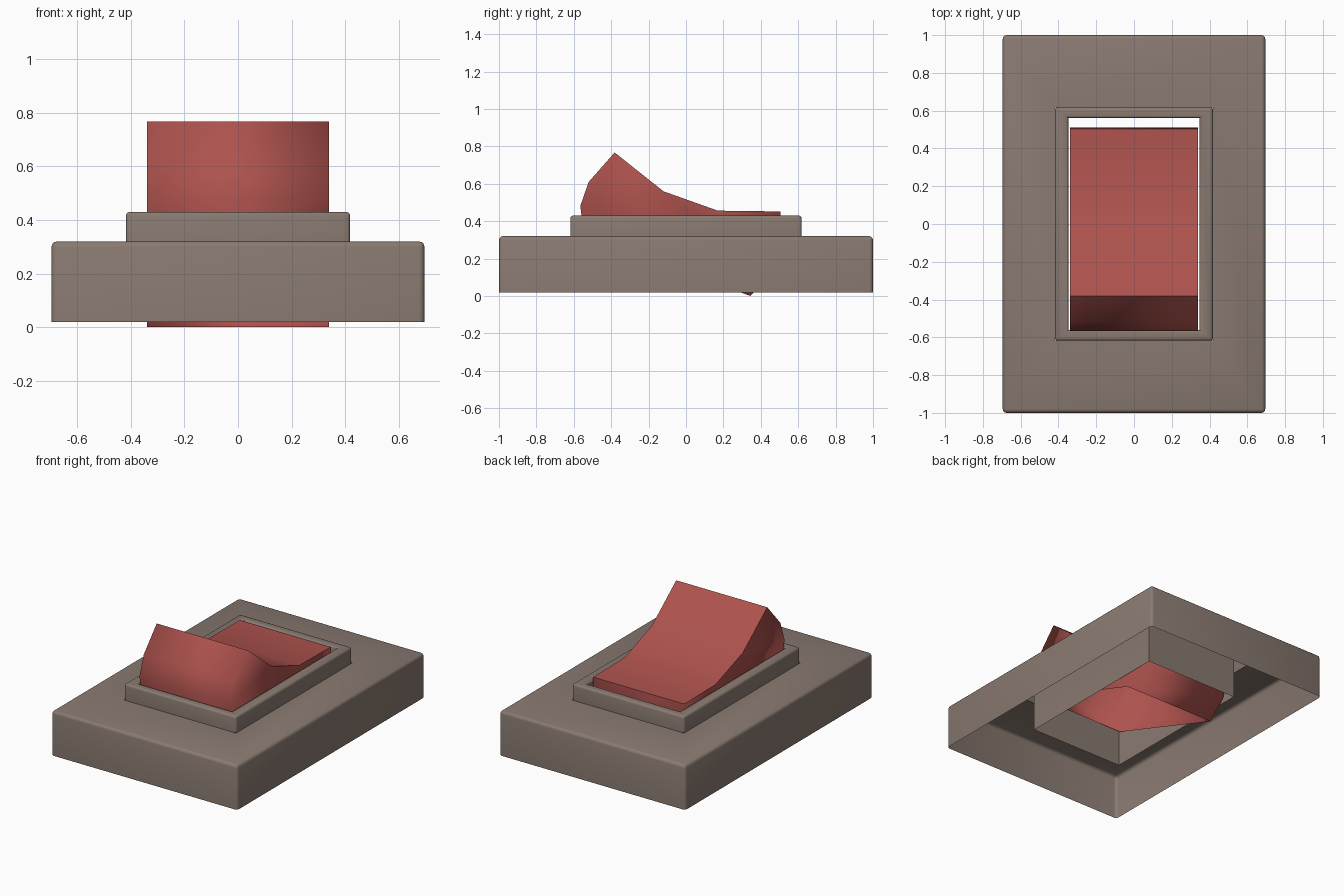
import bpy, bmesh, math

if "Cube" in bpy.data.objects:
    bpy.data.objects.remove(bpy.data.objects["Cube"])

BROWN = (0.25, 0.195, 0.165, 1)
RED = (0.42, 0.085, 0.075, 1)


def material(name, color):
    m = bpy.data.materials.new(name)
    m.diffuse_color = color
    m.use_nodes = True
    m.node_tree.nodes["Principled BSDF"].inputs["Base Color"].default_value = m.diffuse_color
    return m


def add_object(name, bm, mat):
    me = bpy.data.meshes.new(name)
    bm.to_mesh(me)
    bm.free()
    me.materials.append(mat)
    ob = bpy.data.objects.new(name, me)
    bpy.context.collection.objects.link(ob)
    return ob


def ring_shell(name, rings, bevel_rings, corner_rings, width, mat):
    """Open sheet through rectangular rings (half x, half y, z), chosen edges rounded."""
    bm = bmesh.new()
    loops = [[bm.verts.new((sx * hx, sy * hy, z))
              for sx, sy in ((-1, -1), (1, -1), (1, 1), (-1, 1))]
             for hx, hy, z in rings]
    for a, b in zip(loops, loops[1:]):
        for i in range(4):
            j = (i + 1) % 4
            bm.faces.new((a[i], a[j], b[j], b[i]))
    edges = [bm.edges.get((loops[r][i], loops[r][(i + 1) % 4]))
             for r in bevel_rings for i in range(4)]
    edges += [bm.edges.get((loops[r][i], loops[r + 1][i]))
              for r in corner_rings for i in range(4)]
    bmesh.ops.bevel(bm, geom=edges, offset=width, segments=3, profile=0.5,
                    affect='EDGES', clamp_overlap=True)
    ob = add_object(name, bm, mat)
    bpy.ops.object.select_all(action='DESELECT')
    ob.select_set(True)
    bpy.context.view_layer.objects.active = ob
    bpy.ops.object.shade_smooth_by_angle(angle=math.radians(40))
    return ob


brown = material("plate_brown", BROWN)
red = material("rocker_red", RED)

# Wall plate: hollow below, open in the middle
ring_shell("wall_plate",
           [(0.695, 1.0, 0.02), (0.695, 1.0, 0.32), (0.418, 0.618, 0.32)],
           [1], [0], 0.02, brown)

# Raised bezel with a sleeve going down inside the plate
ring_shell("switch_bezel",
           [(0.418, 0.618, 0.32), (0.418, 0.618, 0.43),
            (0.348, 0.562, 0.43), (0.348, 0.562, 0.085)],
           [1, 2], [0], 0.014, brown)

# Rocker: symmetric profile in tilted axes, open underneath
half = [(0.47, -0.371), (0.547, -0.224), (0.548, -0.087), (0.47, 0.108), (0.154, 0.0)]
profile = half + [(-u, v) for u, v in reversed(half)]
tilt = math.radians(-19.6)
c, s = math.cos(tilt), math.sin(tilt)
points = [(0.025 + u * c - v * s, 0.508 + u * s + v * c) for u, v in profile]

bm = bmesh.new()
right = [bm.verts.new((0.34, y, z)) for y, z in points]
left = [bm.verts.new((-0.34, y, z)) for y, z in points]
n = len(points)
for i in range(n - 1):
    bm.faces.new((right[i], right[i + 1], left[i + 1], left[i]))
bm.faces.new(right)
bm.faces.new(left[::-1])
bmesh.ops.recalc_face_normals(bm, faces=bm.faces)
for f in bm.faces:
    f.smooth = True
# Crisp border around the finger surface
for side in (right, left):
    for i in range(3, 6):
        bm.edges.get((side[i], side[i + 1])).smooth = False
for i in (3, 6):
    bm.edges.get((right[i], left[i])).smooth = False
add_object("rocker", bm, red)
